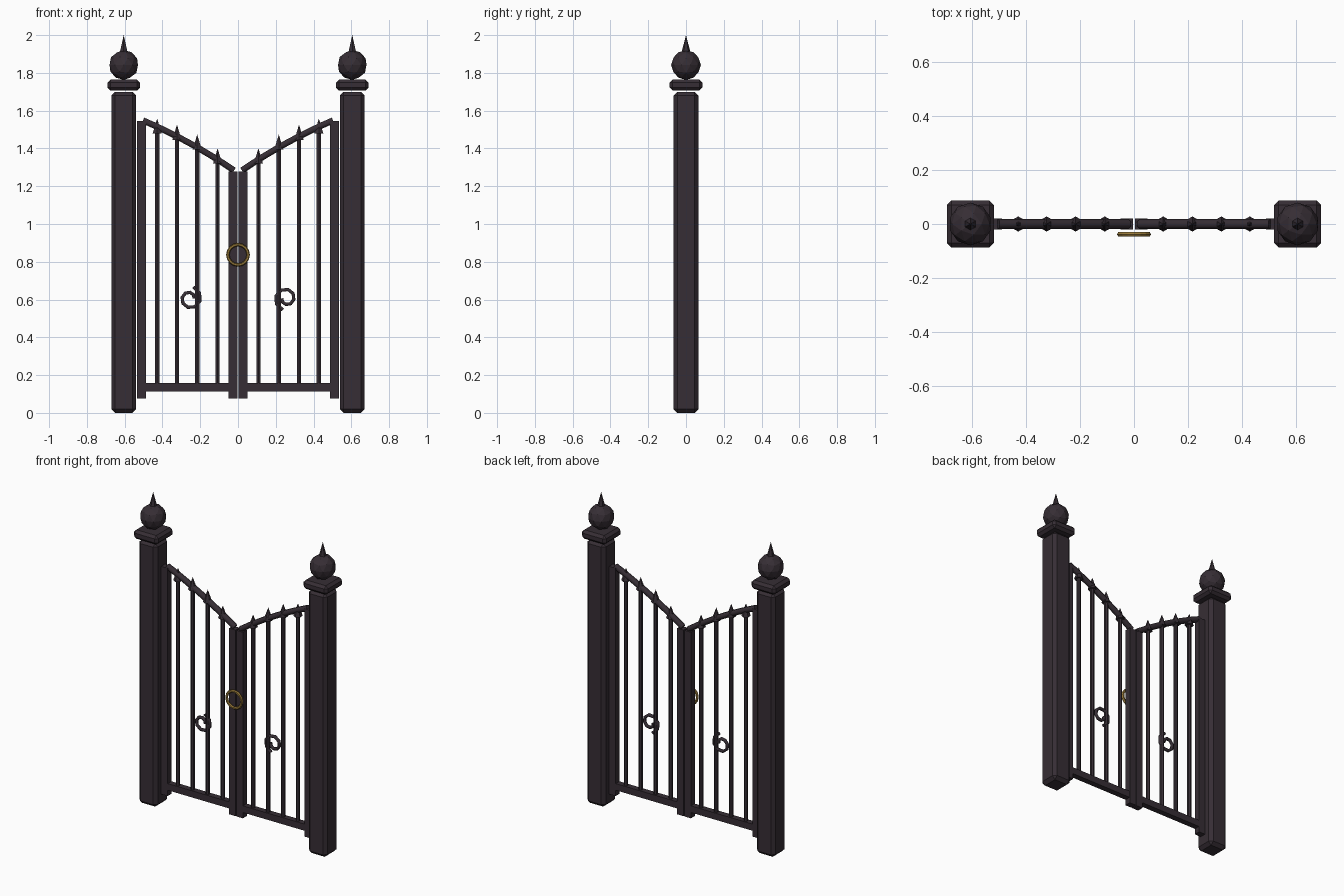
import bpy
from math import sin, cos, radians, pi

cube = bpy.data.objects.get("Cube")
if cube:
    bpy.data.objects.remove(cube, do_unlink=True)


def material(name, rgb):
    m = bpy.data.materials.new(name)
    m.use_nodes = True
    m.diffuse_color = (*rgb, 1)
    m.node_tree.nodes["Principled BSDF"].inputs["Base Color"].default_value = (*rgb, 1)
    return m


IRON = material("dark iron", (0.037, 0.027, 0.035))
BRASS = material("aged brass", (0.30, 0.185, 0.04))


def finish(name, mat=IRON):
    ob = bpy.context.object
    ob.name = name
    ob.data.materials.append(mat)
    return ob


def box(name, x, z0, z1, width, depth, bevel=0):
    bpy.ops.mesh.primitive_cube_add(size=1, location=(x, 0, (z0 + z1) / 2))
    ob = finish(name)
    ob.scale = (width, depth, z1 - z0)
    bpy.ops.object.transform_apply(location=False, rotation=False, scale=True)
    if bevel:
        mod = ob.modifiers.new("chamfer", "BEVEL")
        mod.width = bevel
        mod.segments = 1


def cone(name, x, z0, z1, r0, r1=0):
    bpy.ops.mesh.primitive_cone_add(vertices=6, radius1=r0, radius2=r1, depth=z1 - z0,
                                    location=(x, 0, (z0 + z1) / 2))
    finish(name)


def tube(name, points, radius):
    cu = bpy.data.curves.new(name, "CURVE")
    cu.dimensions = "3D"
    cu.bevel_depth = radius
    cu.bevel_resolution = 1
    cu.use_fill_caps = True
    sp = cu.splines.new("POLY")
    sp.points.add(len(points) - 1)
    for p, (x, z) in zip(sp.points, points):
        p.co = (x, 0, z, 1)
    ob = bpy.data.objects.new(name, cu)
    bpy.context.collection.objects.link(ob)
    bpy.ops.object.select_all(action="DESELECT")
    bpy.context.view_layer.objects.active = ob
    ob.select_set(True)
    bpy.ops.object.convert(target="MESH")
    finish(name)


for side, s in (("left", 1), ("right", -1)):
    # Post with cap, ball and spike
    px = s * 0.605
    box(side + "_post", px, 0, 1.70, 0.132, 0.132, 0.02)
    box(side + "_post_cap", px, 1.706, 1.764, 0.173, 0.173, 0.016)
    bpy.ops.mesh.primitive_ico_sphere_add(subdivisions=2, radius=0.079, location=(px, 0, 1.842))
    finish(side + "_post_ball")
    cone(side + "_post_spike", px, 1.90, 2.0, 0.026)

    # Gate leaf frame
    box(side + "_hinge_stile", s * 0.511, 0.077, 1.546, 0.046, 0.04)
    box(side + "_meeting_stile", s * 0.026, 0.077, 1.277, 0.046, 0.04)
    box(side + "_bottom_rail", s * 0.268, 0.114, 0.157, 0.46, 0.038)
    arch = []
    for i in range(9):
        t = i / 8
        arch.append((s * (0.503 - 0.482 * t), 1.548 - 0.203 * t - 0.061 * t * t))
    tube(side + "_top_rail", arch, 0.019)

    # Upright bars with spear tips
    for i, (x, tip) in enumerate(((0.428, 1.558), (0.323, 1.526), (0.216, 1.474), (0.108, 1.40))):
        cone(f"{side}_bar_{i + 1}", s * x, 0.135, tip - 0.07, 0.013, 0.013)
        cone(f"{side}_spear_{i + 1}", s * x, tip - 0.08, tip, 0.028)

    # Scroll, turned half round on the opposite leaf
    scroll = []
    for i in range(11):
        t = i / 10
        a = radians(72 - 432 * t)
        r = 0.064 - 0.04 * t
        scroll.append((s * (0.256 - r * cos(a)), 0.606 - s * r * sin(a)))
    tube(side + "_scroll", scroll, 0.0105)

# Ring handle on the front
bpy.ops.mesh.primitive_torus_add(major_segments=16, minor_segments=6, major_radius=0.054,
                                 minor_radius=0.009, location=(0, -0.038, 0.837),
                                 rotation=(pi / 2, 0, 0))
finish("ring_handle", BRASS)
